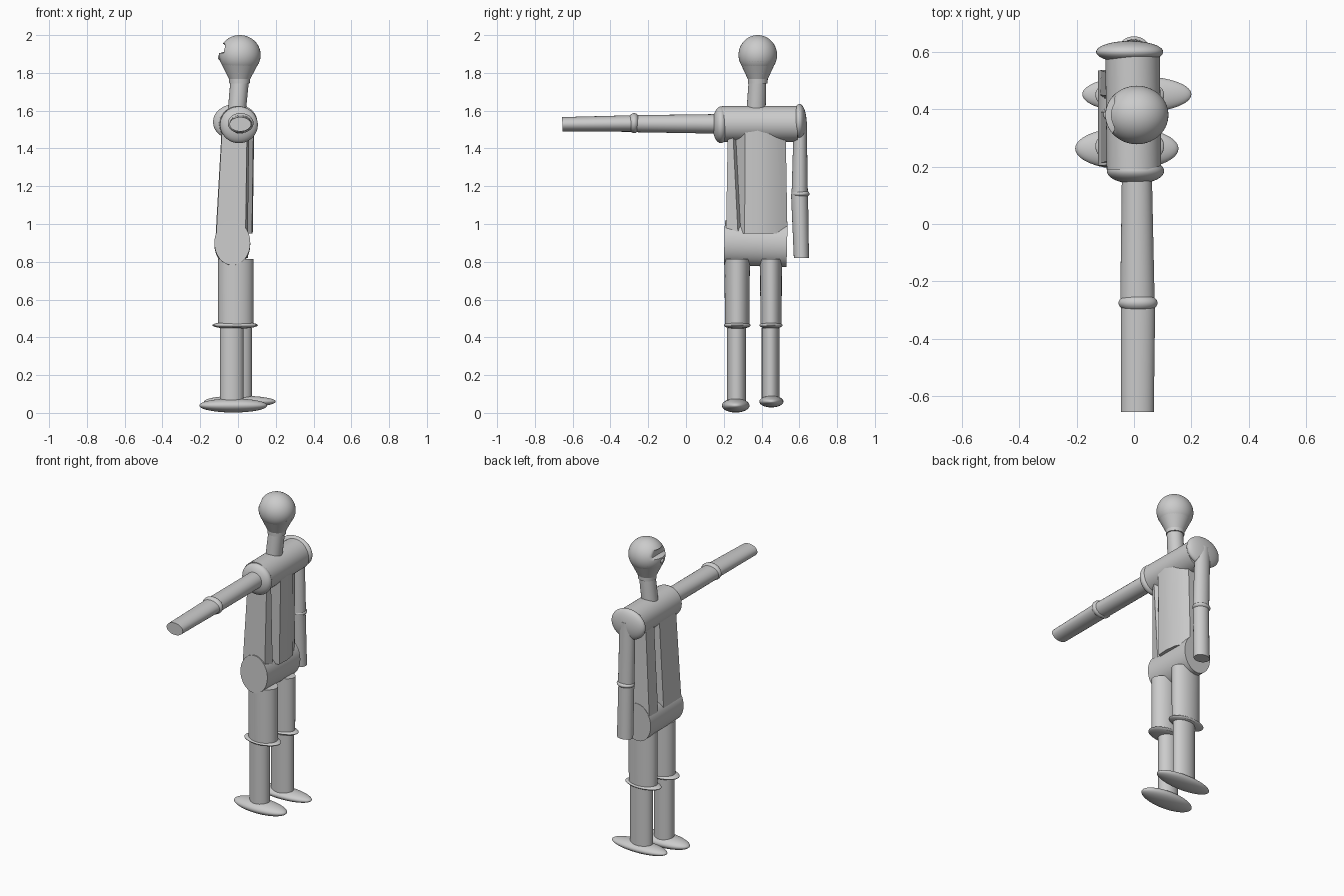
import bpy, bmesh, math
from mathutils import Vector, Matrix

cube = bpy.data.objects.get("Cube")
if cube:
    bpy.data.objects.remove(cube, do_unlink=True)

grey = bpy.data.materials.new("plain_grey")
grey.use_nodes = True
grey.diffuse_color = (0.6, 0.6, 0.6, 1)
grey.node_tree.nodes["Principled BSDF"].inputs["Base Color"].default_value = (0.6, 0.6, 0.6, 1)


def finish(name, bm, angle=35):
    bmesh.ops.recalc_face_normals(bm, faces=bm.faces)
    mesh = bpy.data.meshes.new(name)
    bm.to_mesh(mesh)
    bm.free()
    mesh.materials.append(grey)
    obj = bpy.data.objects.new(name, mesh)
    bpy.context.collection.objects.link(obj)
    bpy.ops.object.select_all(action='DESELECT')
    obj.select_set(True)
    bpy.context.view_layer.objects.active = obj
    bpy.ops.object.shade_smooth_by_angle(angle=math.radians(angle))
    return obj


def loft(name, rings, angle=35):
    """Skin a stack of equal point rings and cap both ends."""
    bm = bmesh.new()
    loops = [[bm.verts.new(p) for p in ring] for ring in rings]
    n = len(loops[0])
    for a, b in zip(loops, loops[1:]):
        for i in range(n):
            j = (i + 1) % n
            bm.faces.new((a[i], a[j], b[j], b[i]))
    bm.faces.new(loops[0])
    bm.faces.new(loops[-1])
    return finish(name, bm, angle)


def tube(name, start, end, r0, r1, segs=40):
    """Elliptical tube; radii are (along x, across the axis)."""
    start, end = Vector(start), Vector(end)
    across = (end - start).normalized().cross(Vector((1, 0, 0))).normalized()
    rings = []
    for c, (rx, ro) in ((start, r0), (end, r1)):
        rings.append([c + Vector((rx * math.cos(t), 0, 0)) + across * ro * math.sin(t)
                      for t in (2 * math.pi * i / segs for i in range(segs))])
    return loft(name, rings)


def ball_mesh(centre, radii):
    bm = bmesh.new()
    bmesh.ops.create_uvsphere(bm, u_segments=56, v_segments=36, radius=1)
    bm.transform(Matrix.Translation(centre) @ Matrix.Diagonal((*radii, 1)))
    return bm


def ball(name, centre, radii):
    return finish(name, ball_mesh(centre, radii), 60)


# Head with a recessed eye slot on the face, tapering to a jaw
bm = ball_mesh((0.01, 0.38, 1.895), (0.11, 0.102, 0.105))
for v in bm.verts:
    if v.co.x < -0.068 and abs(v.co.y - 0.385) < 0.06 and 1.905 < v.co.z < 1.95:
        v.co.x = -0.068
finish("head", bm)
tube("jaw", (0.008, 0.38, 1.765), (0.01, 0.38, 1.86), (0.055, 0.052), (0.104, 0.096))
ball("nose", (-0.085, 0.38, 1.882), (0.022, 0.02, 0.018))
tube("neck_collar", (0.008, 0.38, 1.745), (0.008, 0.38, 1.768), (0.054, 0.052), (0.056, 0.053))
tube("neck", (-0.008, 0.37, 1.58), (0.008, 0.378, 1.75), (0.048, 0.051), (0.049, 0.047))

# Shoulders
tube("shoulder_bar", (0, 0.19, 1.53), (-0.005, 0.59, 1.53), (0.095, 0.095), (0.095, 0.095), 56)
ball("front_shoulder", (0.005, 0.185, 1.525), (0.1, 0.045, 0.097))
ball("rear_shoulder", (-0.015, 0.6, 1.54), (0.117, 0.038, 0.095))

# Raised arm
tube("raised_upper_arm", (0.01, 0.19, 1.53), (0.012, -0.27, 1.531), (0.052, 0.052), (0.06, 0.045))
ball("raised_elbow", (0.014, -0.275, 1.534), (0.068, 0.034, 0.053))
tube("raised_forearm", (0.014, -0.27, 1.532), (0.012, -0.655, 1.528), (0.06, 0.044), (0.057, 0.038))

# Hanging arm
tube("hanging_upper_arm", (-0.01, 0.605, 1.56), (0, 0.602, 1.16), (0.05, 0.034), (0.05, 0.043))
ball("hanging_elbow", (0, 0.606, 1.16), (0.055, 0.048, 0.022))
tube("hanging_forearm", (0, 0.601, 1.16), (0.002, 0.611, 0.82), (0.047, 0.045), (0.05, 0.04))

# Torso: creased plan, narrower at the top
plan = [(-0.115, 0.212), (-0.115, 0.39), (-0.08, 0.42), (-0.118, 0.45), (-0.115, 0.535),
        (0.025, 0.537), (0.04, 0.51), (0.068, 0.45), (0.078, 0.38), (0.074, 0.31),
        (0.03, 0.29), (0.052, 0.275), (0.04, 0.212)]
top = []
for x, y in plan:
    shift = -0.035 if 0.27 < y < 0.3 else 0
    top.append((x * 0.72 if x < 0 else x + 0.008, 0.375 + (y - 0.375) * 0.94 + shift, 1.53))
loft("torso", [[(x, y, 0.95) for x, y in plan], top], 25)

# Pelvis
tube("pelvis", (-0.03, 0.203, 0.9), (-0.03, 0.535, 0.892), (0.095, 0.118), (0.095, 0.12), 56)

# Legs: y position, thigh depth, calf centre and radii, foot centre and radii
legs = {
    "front": (0.271, 0.067, (-0.033, 0.268), (0.063, 0.05),
              (-0.025, 0.263, 0.047), (0.18, 0.073, 0.037)),
    "rear": (0.45, 0.058, (0.0, 0.448), (0.073, 0.047),
             (0.01, 0.452, 0.06), (0.19, 0.064, 0.031)),
}
for side, (y, depth, calf, calf_r, foot, foot_r) in legs.items():
    tube(side + "_thigh", (-0.012, y, 0.455), (-0.012, y, 0.815), (0.093, depth - 0.002), (0.094, depth))
    ball(side + "_knee", (-0.015, y, 0.464), (0.12, depth + 0.004, 0.019))
    tube(side + "_calf", (*calf, 0.05), (*calf, 0.45), calf_r, calf_r)
    ball(side + "_foot", foot, foot_r)

# Rest the lowest foot on the floor
bpy.data.objects["front_foot"].location.z = -0.008
